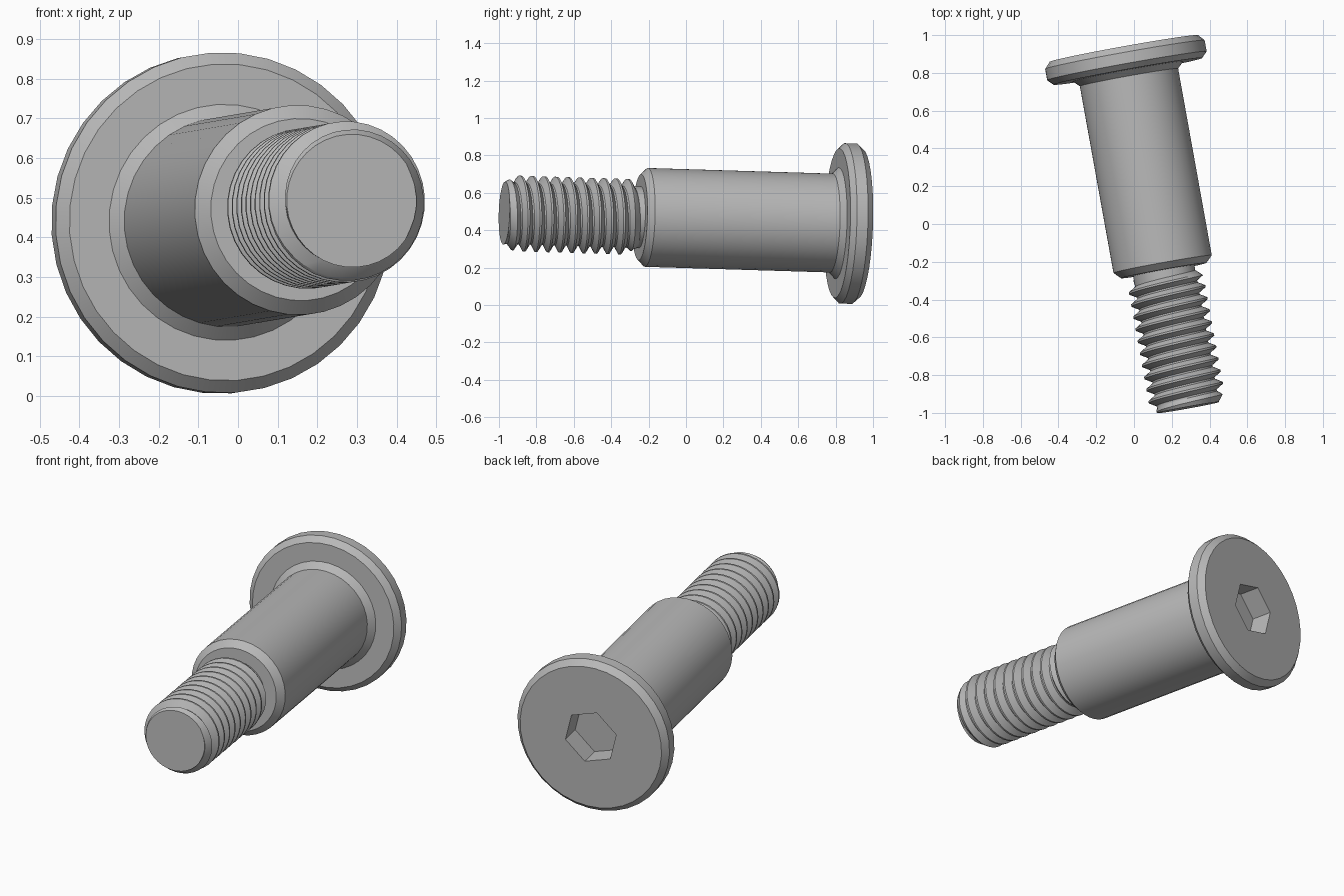
import bpy, bmesh, math
from mathutils import Matrix, Vector

if "Cube" in bpy.data.objects:
    bpy.data.objects.remove(bpy.data.objects["Cube"], do_unlink=True)

SEG = 36                               # sides around the axis (multiple of 6)
START = math.radians(-16)              # rotation of the hex socket
LENGTH = 1.932                         # head face to tip
PITCH, ROOT, CREST = 0.065, 0.165, 0.203

# Frame of the bolt: local z runs from the head face to the tip
axis = Vector((0.177, -0.983, 0.030)).normalized()
side = Vector((0.983, 0.177, 0)).normalized()
up = axis.cross(side)
frame = Matrix((side, up, axis)).transposed().to_4x4()
frame.translation = (-0.054, 0.929, 0.434)

steel = bpy.data.materials.new("grey_steel")
steel.use_nodes = True
grey = (0.48, 0.48, 0.48, 1)
steel.diffuse_color = grey
steel.node_tree.nodes["Principled BSDF"].inputs["Base Color"].default_value = grey


def skin(name, rows):
    """Skin rows of (angle, t, radius) points into a closed round solid."""
    bm = bmesh.new()
    grid = [[bm.verts.new((r * math.cos(a), r * math.sin(a), t)) for a, t, r in row]
            for row in rows]
    for low, high in zip(grid, grid[1:]):
        for j in range(SEG):
            bm.faces.new((low[j], low[j + 1], high[j + 1], high[j]))
    bmesh.ops.remove_doubles(bm, verts=bm.verts, dist=1e-5)
    bmesh.ops.dissolve_degenerate(bm, edges=bm.edges, dist=1e-5)
    bmesh.ops.holes_fill(bm, edges=[e for e in bm.edges if e.is_boundary], sides=0)
    bmesh.ops.recalc_face_normals(bm, faces=bm.faces)
    bm.transform(frame)
    mesh = bpy.data.meshes.new(name)
    bm.to_mesh(mesh)
    bm.free()
    mesh.materials.append(steel)
    obj = bpy.data.objects.new(name, mesh)
    bpy.context.collection.objects.link(obj)
    bpy.ops.object.select_all(action='DESELECT')
    obj.select_set(True)
    bpy.context.view_layer.objects.active = obj
    bpy.ops.object.shade_smooth_by_angle(angle=math.radians(25))
    return obj


angles = [START + 2 * math.pi * j / SEG for j in range(SEG + 1)]


def hex_ring(t, corner):
    sixth = math.pi / 3
    return [(a, t, corner * math.cos(sixth / 2) / math.cos((j % (SEG // 6)) * 2 * math.pi / SEG - sixth / 2))
            for j, a in enumerate(angles)]


# Head with hex socket, neck cone and plain shank
profile = [(0, 0.40), (0.033, 0.43), (0.093, 0.43), (0.123, 0.40), (0.123, 0.298),
           (0.155, 0.265), (1.160, 0.265), (1.195, 0.23), (1.195, 0.16)]
skin("head_and_shank", [hex_ring(0.12, 0.15), hex_ring(0, 0.15)]
     + [[(a, t, r) for a in angles] for t, r in profile])


# Helical thread with a plain neck and a chamfered tip
def thread_radius(a, t):
    f = (t - 1.851) / PITCH - (a - math.pi / 2) / (2 * math.pi)
    off = abs(f - round(f))                       # 0 at crest, 0.5 at root
    k = min(1, max(0, (0.43 - off) / 0.35))
    r = ROOT + (CREST - ROOT) * k
    return min(r, ROOT + max(0, t - 1.22), ROOT + 0.003 + 0.6 * (LENGTH - t))


first, last = 1.19, LENGTH
turns = math.ceil((last - first) / PITCH) + 2
rows = []
for n in range(-turns, 4):
    for part in (-0.43, -0.08, 0.08, 0.43):
        row = []
        for a in angles:
            t = 1.851 + PITCH * (n + part + (a - math.pi / 2) / (2 * math.pi))
            t = min(last, max(first, t))
            row.append((a, t, thread_radius(a, t)))
        rows.append(row)
skin("threaded_end", rows)
